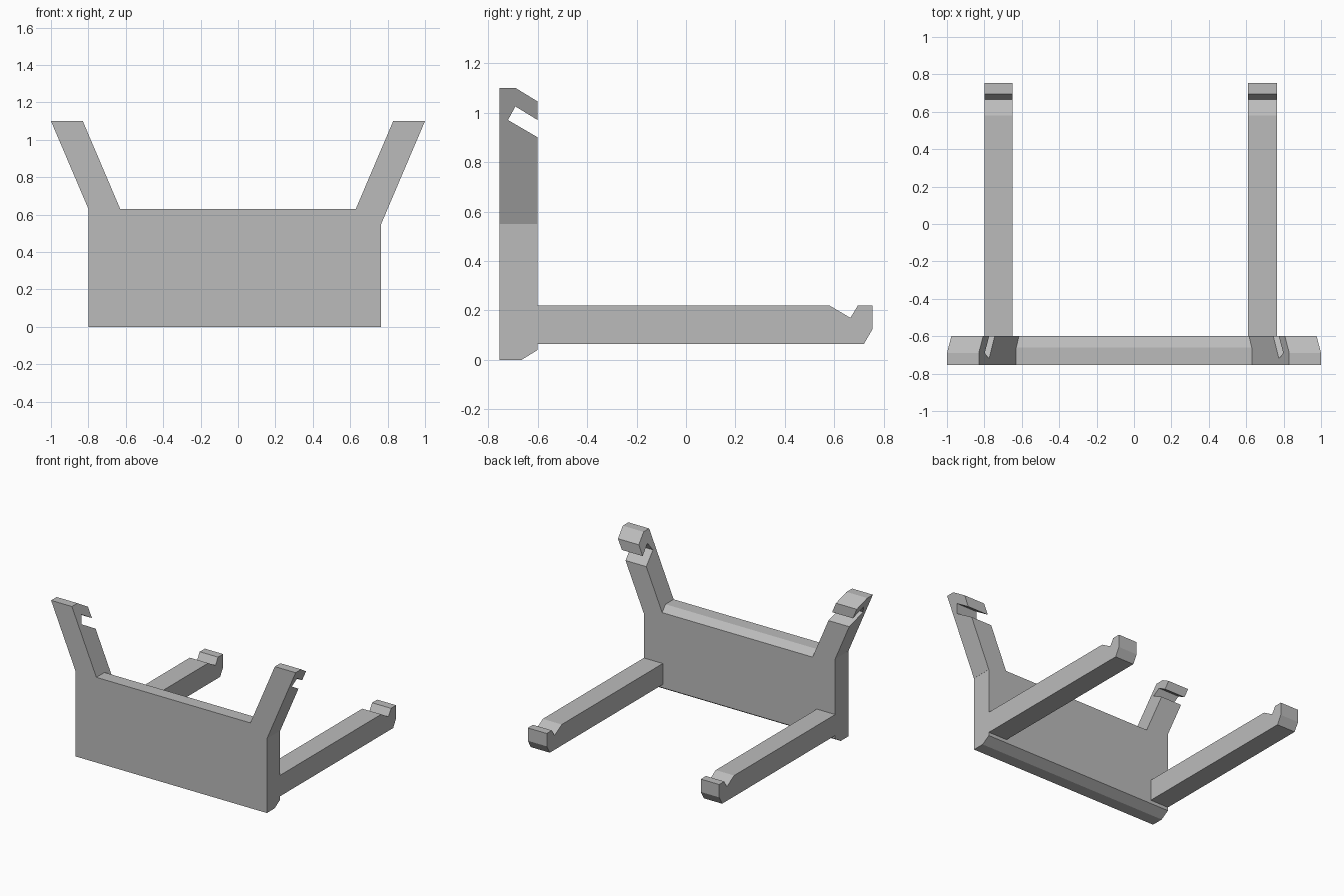
import bpy, bmesh

cube = bpy.data.objects.get("Cube")
if cube:
    bpy.data.objects.remove(cube, do_unlink=True)

grey = bpy.data.materials.new("plain grey")
grey.use_nodes = True
colour = (0.5, 0.5, 0.5, 1)
grey.diffuse_color = colour
grey.node_tree.nodes["Principled BSDF"].inputs["Base Color"].default_value = colour

FRONT, BACK = -0.755, -0.6
SHOULDER, TOP = 0.63, 1.1
SLOPE = 0.426


def prism(name, profile, low_x, high_x):
    """Sweep a (y, z) profile across x; each end is a plane given as x = f(z)."""
    bm = bmesh.new()
    low = [bm.verts.new((low_x(z), y, z)) for y, z in profile]
    high = [bm.verts.new((high_x(z), y, z)) for y, z in profile]
    bm.faces.new(low)
    bm.faces.new(high)
    n = len(profile)
    for i in range(n):
        j = (i + 1) % n
        bm.faces.new((low[i], low[j], high[j], high[i]))
    bmesh.ops.recalc_face_normals(bm, faces=bm.faces)
    mesh = bpy.data.meshes.new(name)
    bm.to_mesh(mesh)
    bm.free()
    mesh.materials.append(grey)
    obj = bpy.data.objects.new(name, mesh)
    bpy.context.collection.objects.link(obj)
    return obj


def flat(x):
    return lambda z: x


def leaning(x, z0, side):
    return lambda z: x + side * SLOPE * (z - z0)


# Front plate, with bevelled back edges at top and bottom
plate = [(FRONT, 0), (-0.665, 0), (BACK, 0.04), (BACK, 0.595),
         (-0.66, SHOULDER), (FRONT, SHOULDER)]
prism("front_plate", plate, flat(-0.8), flat(0.765))

# Rear bars with a hooked notch near the tip
bar = [(BACK, 0.065), (0.72, 0.065), (0.755, 0.125), (0.755, 0.22),
       (0.695, 0.22), (0.665, 0.17), (0.58, 0.22), (BACK, 0.22)]
prism("right_bar", bar, flat(-0.8), flat(-0.65))
prism("left_bar", bar, flat(0.61), flat(0.765))


# Leaning arms with a slanted slot open at the back
def arm(base):
    return [(FRONT, base), (BACK, base), (BACK, 0.9), (-0.72, 0.97),
            (-0.69, 1.025), (BACK, 0.97), (BACK, 1.045), (-0.69, TOP), (FRONT, TOP)]


prism("right_arm", arm(SHOULDER), leaning(-1, TOP, -1), leaning(-0.83, TOP, -1))
prism("left_arm", arm(0.55), leaning(0.83, TOP, 1), leaning(1, TOP, 1))

# Shoulder that carries the right arm down into the plate
shoulder = [(FRONT, 0.55), (BACK, 0.55), (BACK, SHOULDER), (FRONT, SHOULDER)]
prism("right_shoulder", shoulder, flat(-0.8), leaning(-0.83, TOP, -1))
